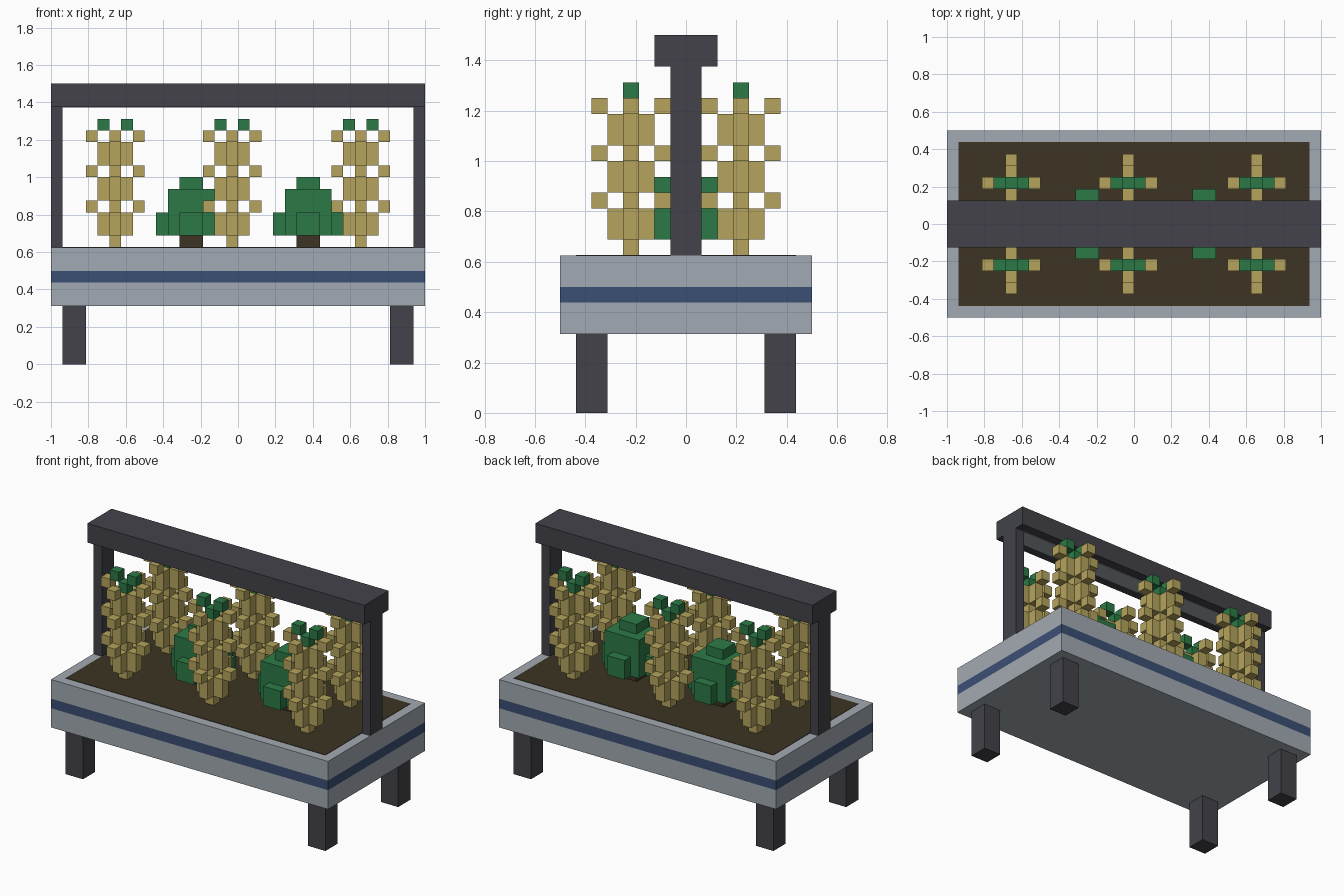
import bpy, bmesh
from mathutils import Matrix, Vector

if "Cube" in bpy.data.objects:
    bpy.data.objects.remove(bpy.data.objects["Cube"], do_unlink=True)

U = 1 / 16  # one voxel


def material(name, hex_code):
    srgb = [int(hex_code[i:i + 2], 16) / 255 for i in (0, 2, 4)]
    colour = [((c + 0.055) / 1.055) ** 2.4 for c in srgb] + [1]
    m = bpy.data.materials.new(name)
    m.use_nodes = True
    m.diffuse_color = colour
    m.node_tree.nodes["Principled BSDF"].inputs["Base Color"].default_value = colour
    return m


METAL = material("dark metal", "42424a")
GREY = material("pale grey", "a2aab2")
BLUE = material("navy blue", "3b4f75")
SOIL = material("brown soil", "3c3423")
STRAW = material("straw", "b5a45c")
GREEN = material("leaf green", "2c7a46")


def blocks(name, mat, boxes, location=(0, 0, 0)):
    """One object made of boxes, each (x, y, z centre-based footprint) in voxels:
    (cx, cy, half_x, half_y, z_low, z_high)."""
    bm = bmesh.new()
    for cx, cy, hx, hy, z0, z1 in boxes:
        centre = Vector((cx, cy, (z0 + z1) / 2)) * U
        size = Vector((2 * hx, 2 * hy, z1 - z0)) * U
        bmesh.ops.create_cube(bm, size=1, matrix=Matrix.Translation(centre) @ Matrix.Diagonal(size.to_4d()))
    mesh = bpy.data.meshes.new(name)
    bm.to_mesh(mesh)
    bm.free()
    mesh.materials.append(mat)
    obj = bpy.data.objects.new(name, mesh)
    obj.location = location
    bpy.context.collection.objects.link(obj)
    return obj


# Planter box with painted stripe and soil bed
blocks("planter_bottom", GREY, [(0, 0, 16, 8, 5, 7)])
blocks("planter_stripe", BLUE, [(0, 0, 16, 8, 7, 8)])
blocks("planter_top", GREY, [(0, 0, 16, 8, 8, 10)])
blocks("soil_bed", SOIL, [(0, 0, 15, 7, 9.95, 10.04)])

# Legs and overhead frame
for sx, side in ((1, "left"), (-1, "right")):
    for sy, end in ((-1, "front"), (1, "back")):
        blocks(f"{end}_{side}_leg", METAL, [(14 * sx, 6 * sy, 1, 1, 0, 5)])
    blocks(f"{side}_post", METAL, [(15.5 * sx, 0, 0.5, 1, 10, 22)])
blocks("top_beam", METAL, [(0, 0, 16, 2, 22, 24)])
blocks("lamp_panel", GREY, [(0, 0, 15, 1, 21.95, 22.05)])

# Stalk plants: stem, cross-shaped tiers, and outer knobs between tiers
stalk = [(0, 0, 0.5, 0.5, 10, 19)]
for z in (11, 14, 17):
    stalk += [(0, 0, 1.5, 0.5, z, z + 2), (0, 0, 0.5, 1.5, z, z + 2)]
    for dx, dy in ((2, 0), (-2, 0), (0, 2), (0, -2)):
        stalk.append((dx, dy, 0.5, 0.5, z + 2, z + 3))
crown = [(0, 0, 0.5, 0.5, 19, 20)] + [(s, 0, 0.5, 0.5, 20, 21) for s in (-1, 1)]
for x in (-10.5, -0.5, 10.5):
    for y in (-3.5, 3.5):
        place = (x * U, y * U, 0)
        blocks("stalk_plant", STRAW, stalk, place)
        blocks("stalk_crown", GREEN, crown, place)

# Round bushes on short trunks
bush = [(0, 0, 2, 2, 11, 13), (0, 0, 3, 1, 11, 13), (0, 0, 1, 3, 11, 13),
        (0, 0, 2, 2, 13, 15), (0, 0, 1, 1, 15, 16)]
for x in (-4, 6):
    blocks("bush_trunk", SOIL, [(0, 0, 1, 1, 10, 11)], (x * U, 0, 0))
    blocks("bush_leaves", GREEN, bush, (x * U, 0, 0))
